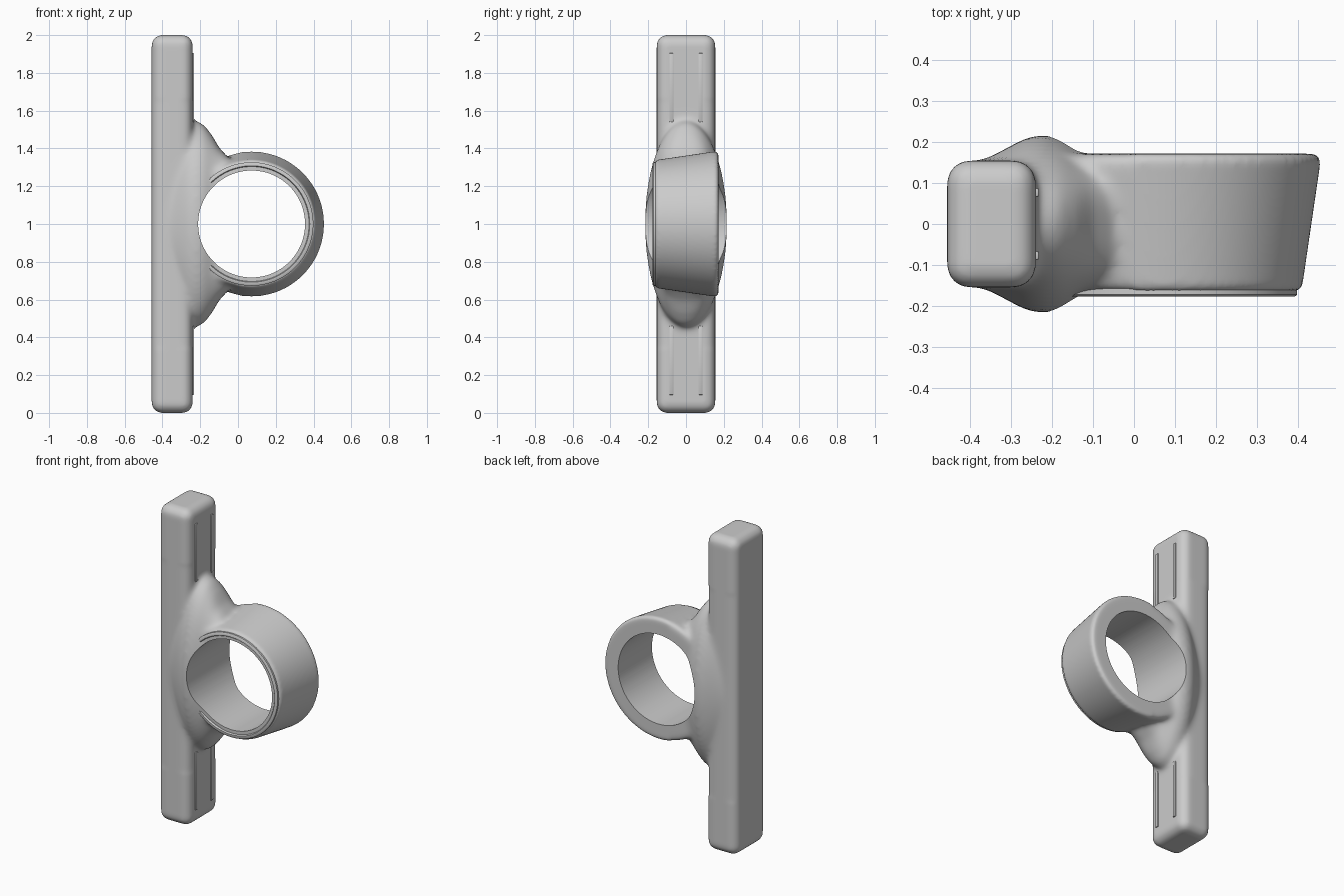
import bpy, bmesh, math
from mathutils import Vector

if "Cube" in bpy.data.objects:
    bpy.data.objects.remove(bpy.data.objects["Cube"])

grey = bpy.data.materials.new("light grey")
grey.diffuse_color = (0.6, 0.6, 0.6, 1)
grey.use_nodes = True
grey.node_tree.nodes["Principled BSDF"].inputs["Base Color"].default_value = grey.diffuse_color
CX, CZ, HOLE = 0.072, 1.0, 0.283   # ring axis and bore radius


def make(name, bm):
    bmesh.ops.recalc_face_normals(bm, faces=bm.faces)
    me = bpy.data.meshes.new(name)
    bm.to_mesh(me)
    bm.free()
    me.materials.append(grey)
    ob = bpy.data.objects.new(name, me)
    bpy.context.collection.objects.link(ob)
    return ob


def activate(ob):
    bpy.ops.object.select_all(action='DESELECT')
    ob.select_set(True)
    bpy.context.view_layer.objects.active = ob


def apply(ob, kind, **props):
    activate(ob)
    mod = ob.modifiers.new(kind, kind)
    for key, value in props.items():
        setattr(mod, key, value)
    bpy.ops.object.modifier_apply(modifier=mod.name)


def smooth(ob, angle=40):
    activate(ob)
    bpy.ops.object.shade_smooth_by_angle(angle=math.radians(angle))


def box(name, lo, hi, bevel, segments):
    bm = bmesh.new()
    bmesh.ops.create_cube(bm, size=1)
    lo, hi = Vector(lo), Vector(hi)
    for v in bm.verts:
        v.co = (lo + hi) / 2 + v.co * (hi - lo)
    ob = make(name, bm)
    apply(ob, 'BEVEL', width=bevel, segments=segments)
    return ob


def loft(name, rings, closed=False):
    """Skin equal rings of points; cap the ends unless the loft is closed."""
    bm = bmesh.new()
    rows = [[bm.verts.new(p) for p in r] for r in rings]
    n = len(rows[0])
    pairs = list(zip(rows, rows[1:])) + ([(rows[-1], rows[0])] if closed else [])
    for a, b in pairs:
        for i in range(n):
            j = (i + 1) % n
            bm.faces.new((a[i], a[j], b[j], b[i]))
    if not closed:
        bm.faces.new(rows[0])
        bm.faces.new(rows[-1])
    return make(name, bm)


def lathe(name, profile, n=128, closed=False):
    """Turn (radius, y) points about the ring axis."""
    return loft(name, [[(CX + r * math.cos(2 * math.pi * i / n), y,
                         CZ + r * math.sin(2 * math.pi * i / n)) for i in range(n)]
                       for r, y in profile], closed)


def superellipse(x, hy, hz, power, n=96):
    pts = []
    for i in range(n):
        c, s = math.cos(2 * math.pi * i / n), math.sin(2 * math.pi * i / n)
        pts.append((x, hy * math.copysign(abs(c) ** (2 / power), c),
                    CZ + hz * math.copysign(abs(s) ** (2 / power), s)))
    return pts


# Upright bar
bar = box("body", (-0.457, -0.155, 0), (-0.24, 0.155, 2), 0.055, 6)

# Tapered ring, solid until bored
disc = lathe("ring", [(0.318, -0.166), (0.332, -0.162), (0.340, -0.150),
                      (0.384, 0.150), (0.383, 0.160), (0.376, 0.169), (0.362, 0.172)])

# Swelling that joins bar and ring: x, half width, half height, squareness
sections = [(-0.42, 0.13, 0.25, 2), (-0.38, 0.152, 0.36, 2), (-0.34, 0.170, 0.44, 2),
            (-0.30, 0.192, 0.50, 2), (-0.26, 0.212, 0.54, 2), (-0.22, 0.219, 0.548, 2),
            (-0.18, 0.210, 0.525, 2.1), (-0.14, 0.188, 0.475, 2.3),
            (-0.10, 0.172, 0.405, 2.8), (-0.05, 0.165, 0.350, 3.5), (0.0, 0.160, 0.300, 4)]
swell = loft("swelling", [superellipse(*s) for s in sections])

# Fuse into one skin and soften only the joint
activate(bar)
disc.select_set(True)
swell.select_set(True)
bpy.ops.object.join()
apply(bar, 'REMESH', mode='VOXEL', voxel_size=0.010)
bm = bmesh.new()
bm.from_mesh(bar.data)
joint = [v for v in bm.verts if -0.44 < v.co.x < 0.0 and abs(v.co.z - CZ) < 0.66]
for _ in range(14):
    bmesh.ops.smooth_vert(bm, verts=joint, factor=0.5,
                          use_axis_x=True, use_axis_y=True, use_axis_z=True)
rest = list(bm.verts)
for _ in range(3):
    bmesh.ops.smooth_vert(bm, verts=rest, factor=0.5,
                          use_axis_x=True, use_axis_y=True, use_axis_z=True)
bm.to_mesh(bar.data)
bm.free()

# Bore the ring
cutter = lathe("bore_cutter", [(HOLE, -0.5), (HOLE, 0.5)])
apply(bar, 'BOOLEAN', operation='DIFFERENCE', object=cutter, solver='EXACT')
bpy.data.objects.remove(cutter)
bar.data.materials.clear()
bar.data.materials.append(grey)
smooth(bar, 45)

# Thin raised lip on the front rim
lip = lathe("front_lip", [(0.304, -0.155), (0.304, -0.172), (0.308, -0.177),
                          (0.322, -0.177), (0.327, -0.173), (0.327, -0.155)], closed=True)
smooth(lip, 50)

# Slim ribs on the bar's inner face
for label, z0, z1 in (("lower", 0.095, 0.46), ("upper", 1.54, 1.905)):
    for side, y in (("front", -0.077), ("back", 0.077)):
        rib = box(f"{label}_{side}_rib", (-0.25, y - 0.011, z0),
                  (-0.233, y + 0.011, z1), 0.004, 2)
        smooth(rib)
